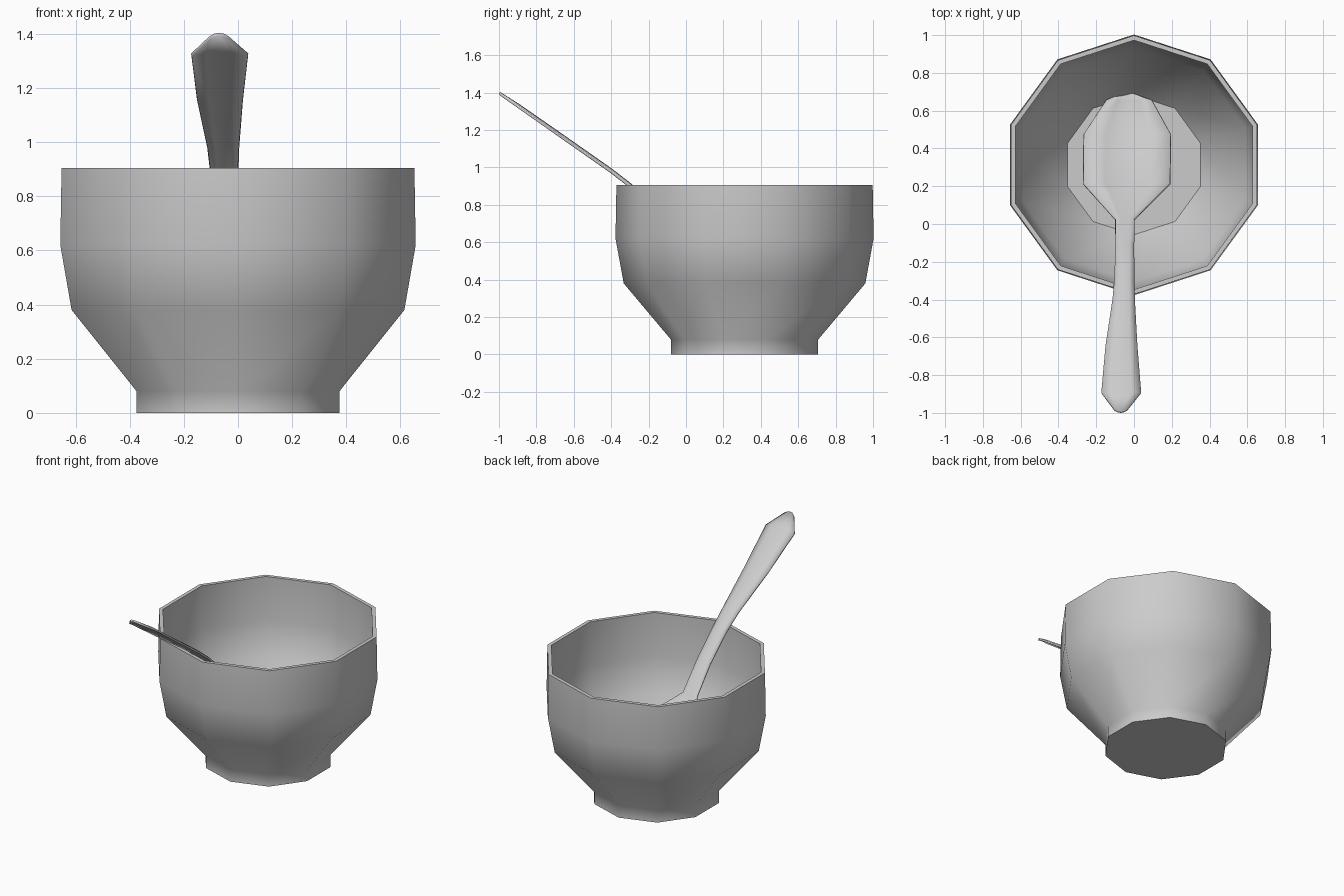
import bpy, math

if "Cube" in bpy.data.objects:
    bpy.data.objects.remove(bpy.data.objects["Cube"])

SIDES = 10
CY = 0.313  # bowl centre on y


def make_object(name, verts, faces, angle):
    mesh = bpy.data.meshes.new(name)
    mesh.from_pydata(verts, [], faces)
    mesh.update()
    obj = bpy.data.objects.new(name, mesh)
    bpy.context.collection.objects.link(obj)
    bpy.ops.object.select_all(action='DESELECT')
    obj.select_set(True)
    bpy.context.view_layer.objects.active = obj
    bpy.ops.object.shade_smooth_by_angle(angle=math.radians(angle))
    return obj


# Bowl: ten-sided lathe, outer wall from the base up, over the rim, inner wall down
profile = [(0.394, 0), (0.394, 0.08), (0.646, 0.38), (0.69, 0.62), (0.685, 0.905),
           (0.66, 0.905), (0.664, 0.62), (0.62, 0.39), (0.37, 0.09)]
verts, faces = [], []
for r, z in profile:
    for i in range(SIDES):
        a = math.pi / 2 + 2 * math.pi * i / SIDES
        verts.append((r * math.cos(a), CY + r * math.sin(a), z))
for k in range(len(profile) - 1):
    for i in range(SIDES):
        j = (i + 1) % SIDES
        a, b = k * SIDES, (k + 1) * SIDES
        faces.append((a + i, a + j, b + j, b + i))
faces.append(tuple(reversed(range(SIDES))))                    # underside
last = (len(profile) - 1) * SIDES
faces.append(tuple(range(last, last + SIDES)))                 # inside floor
make_object("bowl", verts, faces, 48)

# Spoon: cross-sections (y, z, left x, right x, crown height; negative = scooped)
sections = [
    (-0.985, 1.385, -0.105, -0.035, 0.005),
    (-0.895, 1.322, -0.172, 0.037, 0.012),
    (-0.65, 1.15, -0.150, 0.017, 0.014),
    (-0.40, 0.975, -0.112, 0.003, 0.014),
    (-0.29, 0.89, -0.102, 0.0, 0.014),
    (-0.12, 0.735, -0.098, 0.0, 0.012),
    (0.025, 0.57, -0.099, 0.003, 0.0),
    (0.215, 0.42, -0.269, 0.191, -0.06),
    (0.475, 0.235, -0.266, 0.195, -0.08),
    (0.655, 0.125, -0.148, 0.095, -0.02),
    (0.685, 0.108, -0.080, 0.015, -0.004),
]
COLS = 5
verts, faces = [], []
for n, (y, z, xl, xr, crown) in enumerate(sections):
    for c in range(COLS):
        t = c / (COLS - 1)
        bulge = 1 - (2 * t - 1) ** 2
        tip = -0.012 * bulge if n == 0 else 0.008 * bulge if n == len(sections) - 1 else 0
        verts.append((xl + (xr - xl) * t, y + tip, z - 0.7 * tip + crown * bulge))
for s in range(len(sections) - 1):
    for c in range(COLS - 1):
        a, b = s * COLS + c, (s + 1) * COLS + c
        faces.append((a, a + 1, b + 1, b))
spoon = make_object("spoon", verts, faces, 60)
solid = spoon.modifiers.new("thickness", 'SOLIDIFY')
solid.thickness = 0.012
solid.offset = 0
